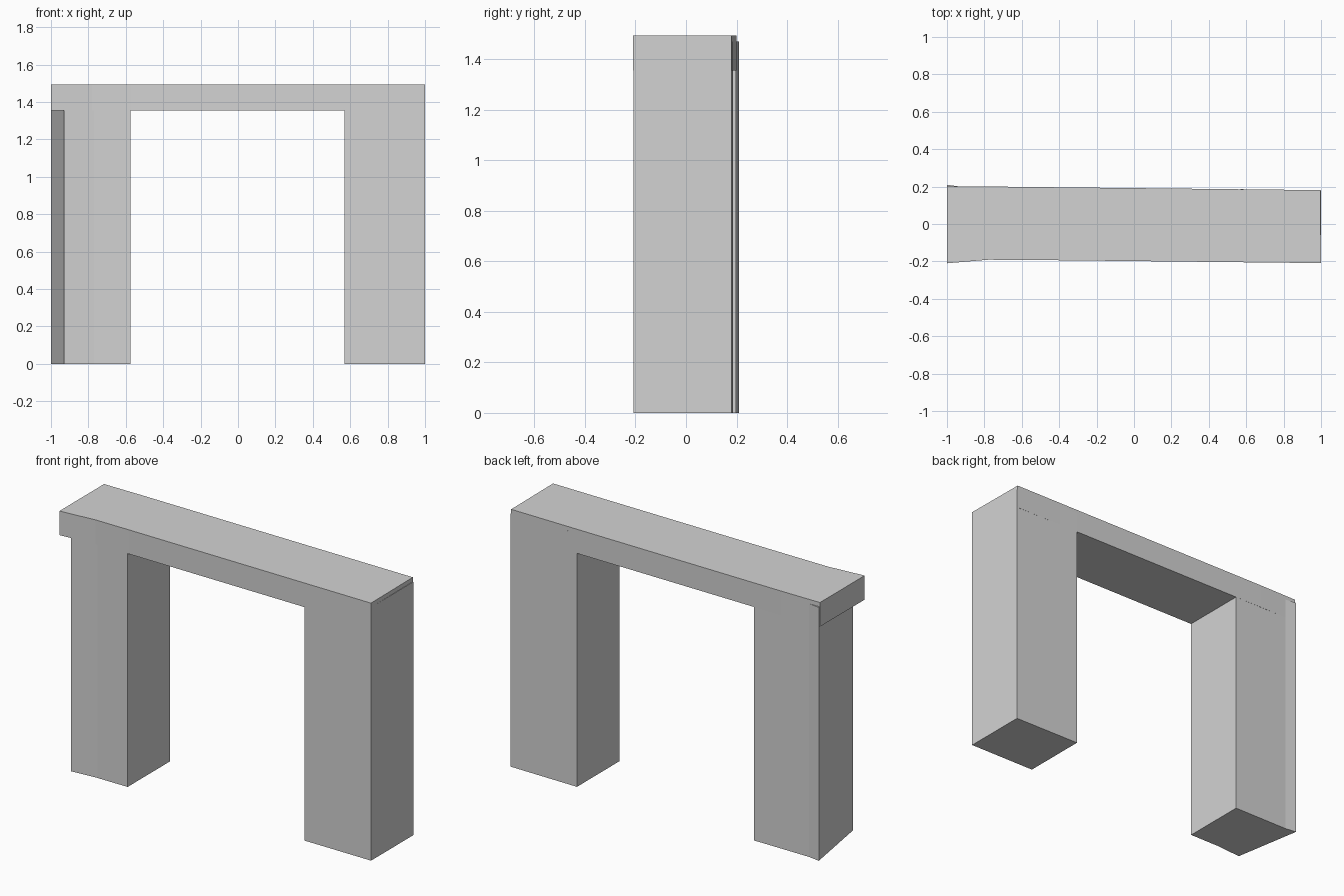
import bpy
import bmesh

cube = bpy.data.objects.get("Cube")
if cube:
    bpy.data.objects.remove(cube, do_unlink=True)

# One plain grey for the whole gateway
grey = bpy.data.materials.new("pale_grey")
grey.use_nodes = True
colour = (0.65, 0.65, 0.65, 1)
grey.diffuse_color = colour
grey.node_tree.nodes["Principled BSDF"].inputs["Base Color"].default_value = colour


def prism(name, outline, bottom, top):
    """Extrude a counter-clockwise plan outline from bottom to top."""
    bm = bmesh.new()
    base = bm.faces.new([bm.verts.new((x, y, bottom)) for x, y in outline])
    ext = bmesh.ops.extrude_face_region(bm, geom=[base], use_keep_orig=True)
    verts = [v for v in ext["geom"] if isinstance(v, bmesh.types.BMVert)]
    bmesh.ops.translate(bm, vec=(0, 0, top - bottom), verts=verts)
    bmesh.ops.recalc_face_normals(bm, faces=bm.faces)
    mesh = bpy.data.meshes.new(name)
    bm.to_mesh(mesh)
    bm.free()
    mesh.materials.append(grey)
    obj = bpy.data.objects.new(name, mesh)
    bpy.context.collection.objects.link(obj)
    return obj


LEG_TOP = 1.47
BEAM_BOTTOM, BEAM_TOP = 1.355, 1.495

# Pillar with the slanted outer side and flared back corner
prism("right_pillar",
      [(-0.93, -0.202), (-0.77, -0.19), (-0.575, -0.191),
       (-0.575, 0.198), (-0.93, 0.2), (-1, 0.21)], 0, LEG_TOP)

# Plain pillar
prism("left_pillar",
      [(0.57, -0.204), (1, -0.208), (1, 0.18), (0.57, 0.186)], 0, LEG_TOP)

# Crossbeam, slightly tapered and flared at one end
prism("crossbeam",
      [(-1, -0.21), (-0.78, -0.191), (-0.57, -0.192), (1, -0.209),
       (0.996, 0.181), (-0.75, 0.2), (-1, 0.2)], BEAM_BOTTOM, BEAM_TOP)
